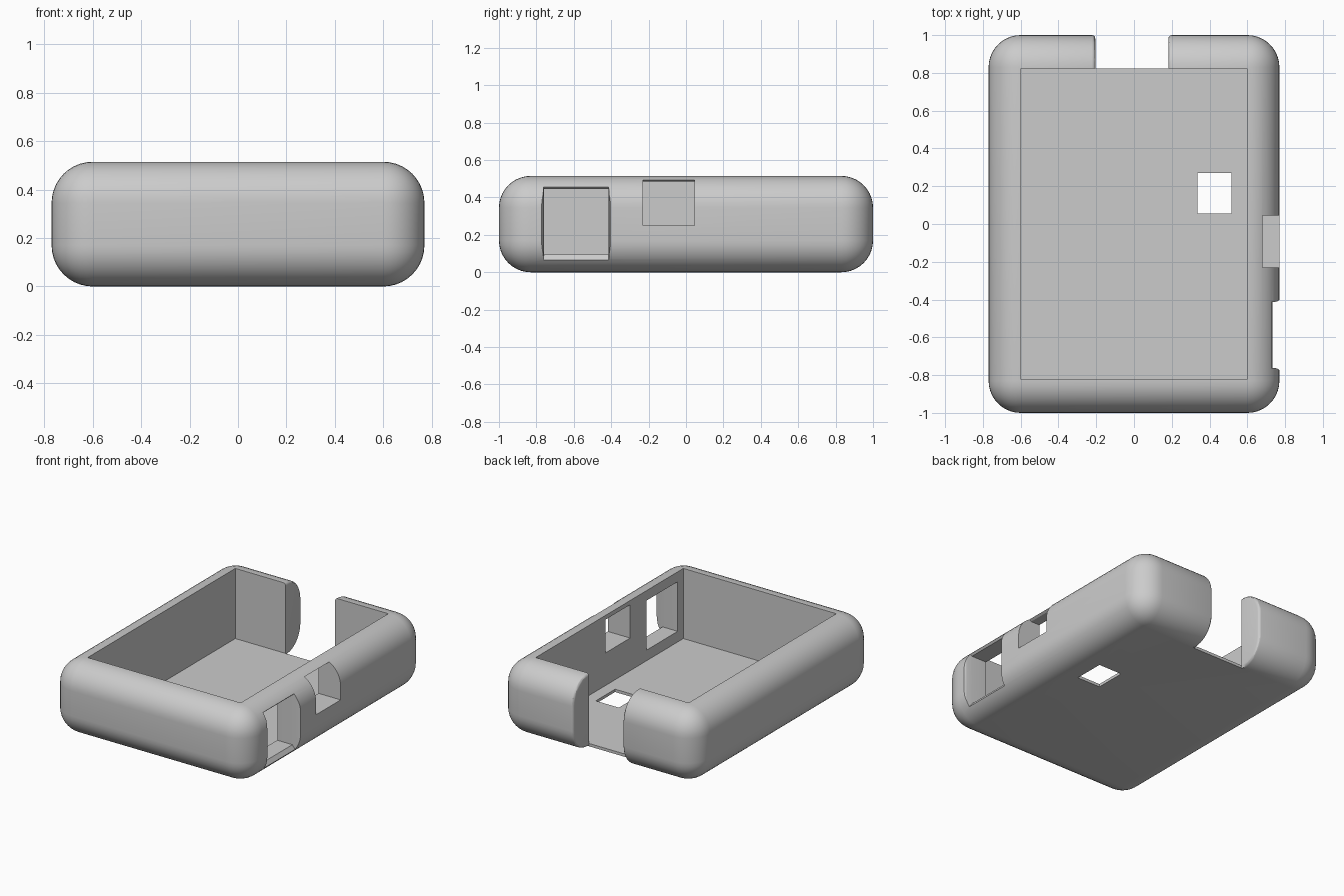
import bpy, bmesh, math

if "Cube" in bpy.data.objects:
    bpy.data.objects.remove(bpy.data.objects["Cube"])

grey = bpy.data.materials.new("plain grey")
grey.diffuse_color = (0.6, 0.6, 0.6, 1)
grey.use_nodes = True
grey.node_tree.nodes["Principled BSDF"].inputs["Base Color"].default_value = grey.diffuse_color


def mesh_object(name, bm):
    bmesh.ops.recalc_face_normals(bm, faces=bm.faces)
    mesh = bpy.data.meshes.new(name)
    bm.to_mesh(mesh)
    bm.free()
    obj = bpy.data.objects.new(name, mesh)
    bpy.context.collection.objects.link(obj)
    mesh.materials.append(grey)
    return obj


def box_bmesh(x0, x1, y0, y1, z0, z1):
    bm = bmesh.new()
    bmesh.ops.create_cube(bm, size=1)
    for v in bm.verts:
        v.co = ((x0, x1)[v.co.x > 0], (y0, y1)[v.co.y > 0], (z0, z1)[v.co.z > 0])
    return bm


def flared_bmesh(sections):
    """Loft of rectangles (x, y0, y1, z0, z1) running outwards along x."""
    bm = bmesh.new()
    rings = [[bm.verts.new((x, y, z)) for y, z in ((a, c), (b, c), (b, d), (a, d))]
             for x, a, b, c, d in sections]
    for r, s in zip(rings, rings[1:]):
        for i in range(4):
            j = (i + 1) % 4
            bm.faces.new((r[i], r[j], s[j], s[i]))
    bm.faces.new(rings[0])
    bm.faces.new(rings[-1])
    return bm


def cut(target, name, bm):
    cutter = mesh_object(name, bm)
    mod = target.modifiers.new(name, 'BOOLEAN')
    mod.operation, mod.solver, mod.object = 'DIFFERENCE', 'EXACT', cutter
    bpy.context.view_layer.objects.active = target
    bpy.ops.object.modifier_apply(modifier=name)
    bpy.data.objects.remove(cutter)


# Pillow-edged outer shell
bm = box_bmesh(-0.77, 0.77, -1, 1, 0, 0.515)
bmesh.ops.bevel(bm, geom=bm.edges[:], offset=0.17, segments=10, profile=0.5, affect='EDGES')
case = mesh_object("case_shell", bm)

# Open tray and rear slot
INNER_Y, SLOT = 0.823, (-0.205, 0.182)
cut(case, "cavity", box_bmesh(-0.597, 0.597, -INNER_Y, INNER_Y, 0.02, 0.8))
cut(case, "rear_slot", box_bmesh(*SLOT, INNER_Y, 1.2, -0.2, 0.8))

# Softened outer rim of the rear slot
bm = bmesh.new()
bm.from_mesh(case.data)
rim = []
for e in bm.edges:
    a, b = (v.co for v in e.verts)
    on_side = any(abs(a.x - s) < 1e-4 and abs(b.x - s) < 1e-4 for s in SLOT)
    if on_side and min(a.y, b.y) > INNER_Y - 1e-4 and max(a.y, b.y) > INNER_Y + 1e-3:
        rim.append(e)
bmesh.ops.bevel(bm, geom=rim, offset=0.018, segments=3, profile=0.5, affect='EDGES')
bm.to_mesh(case.data)
bm.free()

# Side ports with flared mouths, and the hole in the floor
cut(case, "large_port", flared_bmesh([
    (0.5, -0.76, -0.415, 0.095, 0.445), (0.715, -0.76, -0.415, 0.095, 0.445),
    (0.735, -0.762, -0.413, 0.065, 0.465), (0.755, -0.764, -0.411, 0.065, 0.465),
    (0.775, -0.775, -0.40, 0.065, 0.465), (0.9, -0.775, -0.40, 0.065, 0.465)]))
cut(case, "small_port", flared_bmesh([
    (0.5, -0.23, 0.045, 0.25, 0.485), (0.665, -0.23, 0.045, 0.25, 0.485),
    (0.685, -0.23, 0.045, 0.25, 0.497), (0.9, -0.23, 0.045, 0.25, 0.497)]))
cut(case, "floor_hole", box_bmesh(0.335, 0.515, 0.055, 0.27, -0.2, 0.2))

# Smooth rounding, crisp cut edges
bpy.ops.object.select_all(action='DESELECT')
case.select_set(True)
bpy.context.view_layer.objects.active = case
bpy.ops.object.shade_smooth_by_angle(angle=math.radians(30))
